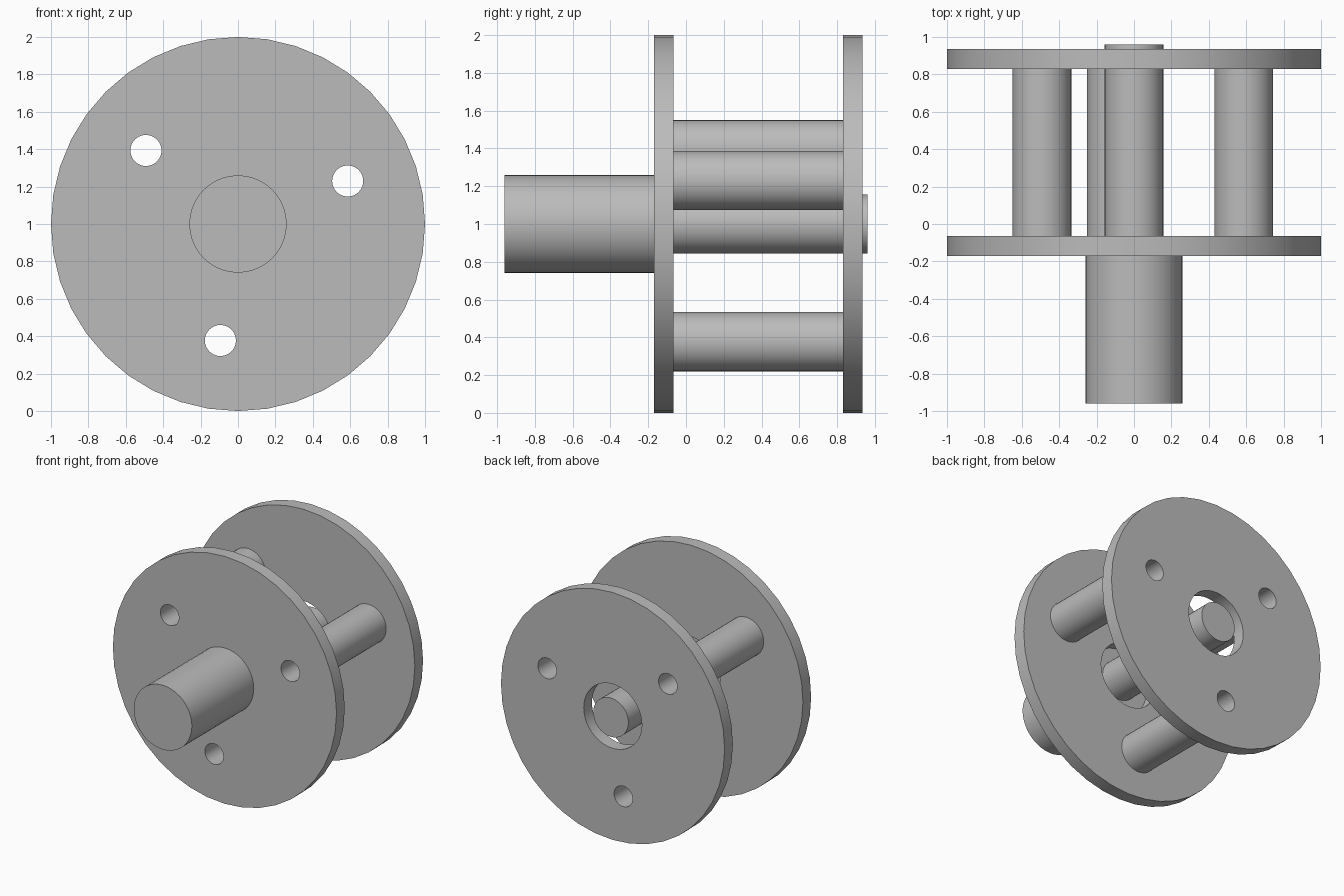
import bpy
from math import cos, sin, radians

if "Cube" in bpy.data.objects:
    bpy.data.objects.remove(bpy.data.objects["Cube"])

# One plain grey
grey = bpy.data.materials.new("plain_grey")
grey.use_nodes = True
grey.diffuse_color = (0.5, 0.5, 0.5, 1)
grey.node_tree.nodes["Principled BSDF"].inputs["Base Color"].default_value = (0.5, 0.5, 0.5, 1)


def rod(name, radius, y0, y1, x=0.0, z=1.0, sides=40):
    """Cylinder lying along y."""
    bpy.ops.mesh.primitive_cylinder_add(vertices=sides, radius=radius, depth=y1 - y0,
                                        location=(x, (y0 + y1) / 2, z),
                                        rotation=(radians(90), 0, 0))
    ob = bpy.context.object
    ob.name = name
    ob.data.materials.append(grey)
    return ob


def drill(ob, holes):
    """Cut round holes (x, z, radius) right through along y."""
    for x, z, radius in holes:
        cutter = rod("drill_bit", radius, -2, 2, x, z)
        mod = ob.modifiers.new("hole", "BOOLEAN")
        mod.operation, mod.solver, mod.object = "DIFFERENCE", "EXACT", cutter
        bpy.context.view_layer.objects.active = ob
        bpy.ops.object.modifier_apply(modifier=mod.name)
        bpy.data.objects.remove(cutter)


def smooth(ob):
    bpy.ops.object.select_all(action="DESELECT")
    ob.select_set(True)
    bpy.context.view_layer.objects.active = ob
    bpy.ops.object.shade_smooth_by_angle(angle=radians(30))


FRONT, FRONT_IN, BACK_IN, BACK = -0.17, -0.065, 0.83, 0.935
BORE, HUB = 0.083, 0.26

# Three post centres evenly spaced around the axis
centres = [(0.63 * cos(radians(a)), 1 + 0.63 * sin(radians(a))) for a in (21.4, 141.4, 261.4)]
bolt_holes = [(x, z, BORE) for x, z in centres]

# Two round plates with bolt holes and a central opening
parts = []
for name, y0, y1 in (("front_plate", FRONT, FRONT_IN), ("back_plate", BACK_IN, BACK)):
    plate = rod(name, 1.0, y0, y1)
    drill(plate, bolt_holes + [(0, 1, HUB)])
    parts.append(plate)

# Hollow spacer posts between the plates
for i, (x, z) in enumerate(centres):
    post = rod(f"spacer_post_{i + 1}", 0.157, FRONT_IN, BACK_IN, x, z)
    drill(post, [(x, z, BORE)])
    parts.append(post)

# Thick front shaft closing the front opening, thin shaft through the back
parts.append(rod("front_shaft", HUB, -0.96, FRONT))
parts.append(rod("centre_shaft", 0.157, FRONT, 0.96))

for part in parts:
    smooth(part)
